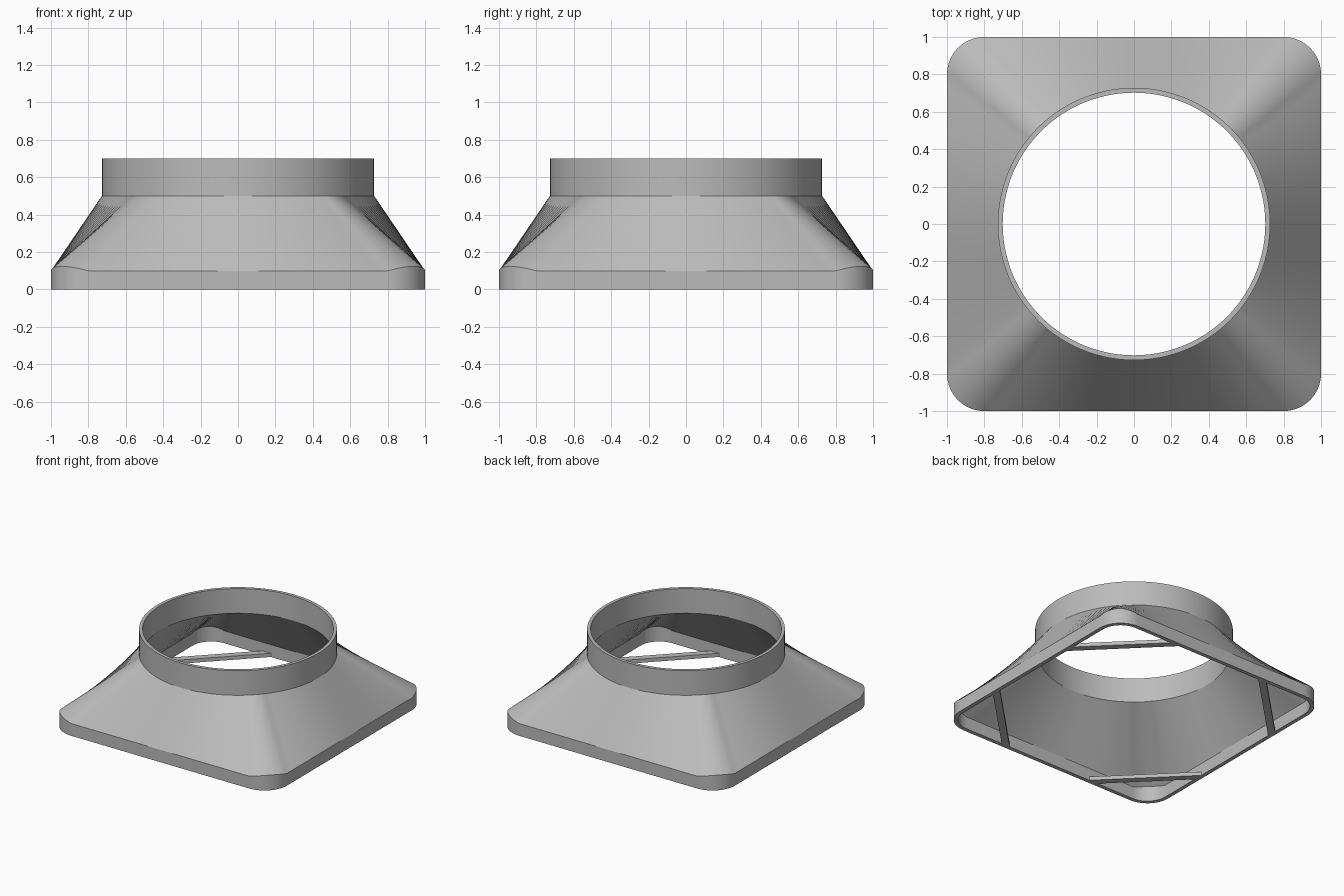
import bpy, bmesh
from math import sin, cos, pi, atan2, sqrt, radians

if "Cube" in bpy.data.objects:
    bpy.data.objects.remove(bpy.data.objects["Cube"], do_unlink=True)

WALL = 0.032            # base wall thickness
CORNER = 0.2            # outer corner radius
OUTER_R, INNER_R = 0.728, 0.702
SIDE_STEPS, ARC_STEPS = 28, 14

grey = bpy.data.materials.new("plain grey")
grey.use_nodes = True
colour = (0.5, 0.5, 0.5, 1)
grey.diffuse_color = colour
grey.node_tree.nodes["Principled BSDF"].inputs["Base Color"].default_value = colour


def add_object(name, bm):
    bmesh.ops.recalc_face_normals(bm, faces=bm.faces)
    mesh = bpy.data.meshes.new(name)
    bm.to_mesh(mesh)
    bm.free()
    mesh.materials.append(grey)
    obj = bpy.data.objects.new(name, mesh)
    bpy.context.collection.objects.link(obj)
    return obj


def rounded_square(inset):
    """Outline points (x, y, corner lift), counter-clockwise."""
    c, r = 1 - CORNER, CORNER - inset
    points = []
    for quarter in range(4):
        turn = quarter * pi / 2
        local = [(1 - inset, -c + 2 * c * i / SIDE_STEPS, 0) for i in range(SIDE_STEPS)]
        for i in range(ARC_STEPS):
            a = pi / 2 * i / ARC_STEPS
            local.append((c + r * cos(a), c + r * sin(a), 0.024 * sin(2 * a)))
        points += [(x * cos(turn) - y * sin(turn), x * sin(turn) + y * cos(turn), lift)
                   for x, y, lift in local]
    return points


# Square-to-round shell: outer skin up, then inner skin back down
outer, inner = rounded_square(0), rounded_square(WALL)
angles = [atan2(y, x) for x, y, lift in outer]


def base_ring(points, z, lifted):
    return [(x, y, z + lift * lifted) for x, y, lift in points]


def round_ring(r, z):
    return [(r * cos(a), r * sin(a), z) for a in angles]


rings = [
    base_ring(outer, 0, 0), base_ring(outer, 0.1, 1),
    round_ring(OUTER_R, 0.5), round_ring(OUTER_R, 0.7),
    round_ring(INNER_R, 0.7), round_ring(INNER_R, 0.5),
    base_ring(inner, 0.1, 1), base_ring(inner, 0, 0),
]
bm = bmesh.new()
loops = [[bm.verts.new(p) for p in ring] for ring in rings]
count = len(angles)
for k, low in enumerate(loops):
    high = loops[(k + 1) % len(loops)]
    for i in range(count):
        j = (i + 1) % count
        bm.faces.new((low[i], low[j], high[j], high[i]))
shell = add_object("adapter_shell", bm)

bpy.ops.object.select_all(action="DESELECT")
shell.select_set(True)
bpy.context.view_layer.objects.active = shell
bpy.ops.object.shade_smooth_by_angle(angle=radians(28))

# Mitred flat braces across the four bottom corners
EDGE = 1 - WALL
for name, sx, sy in (("front_left", 1, -1), ("front_right", -1, -1),
                     ("back_left", 1, 1), ("back_right", -1, 1)):
    near, far = 0.955 * sqrt(2) - EDGE, 1.01 * sqrt(2) - EDGE
    outline = [(EDGE, near), (EDGE, far), (far, EDGE), (near, EDGE)]
    bm = bmesh.new()
    face = bm.faces.new([bm.verts.new((sx * x, sy * y, 0)) for x, y in outline])
    top = bmesh.ops.extrude_face_region(bm, geom=[face], use_keep_orig=True)
    bmesh.ops.translate(bm, vec=(0, 0, 0.03),
                        verts=[v for v in top["geom"] if isinstance(v, bmesh.types.BMVert)])
    add_object(name + "_corner_brace", bm)
